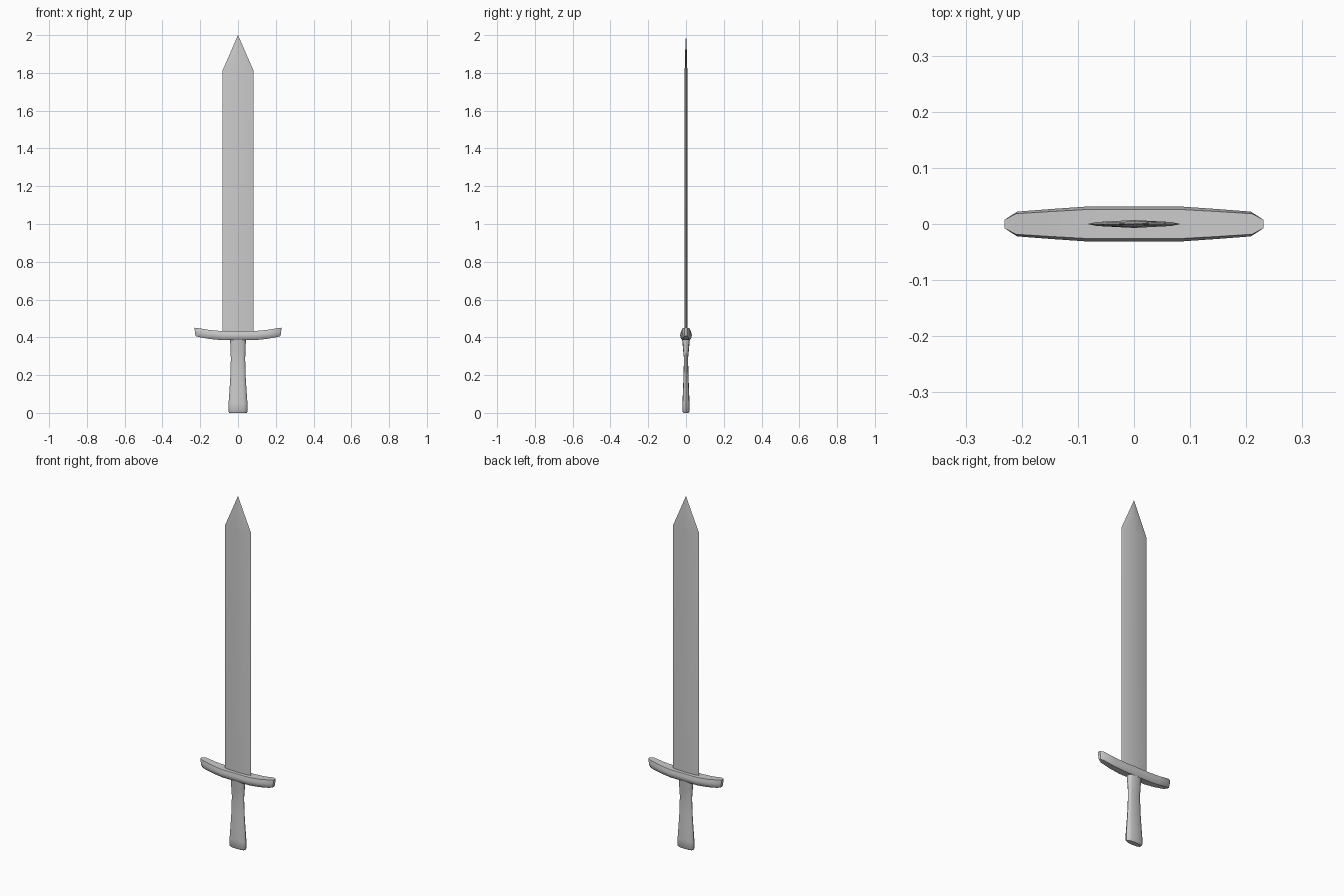
import bpy, bmesh, math
from mathutils import Vector

cube = bpy.data.objects.get("Cube")
if cube:
    bpy.data.objects.remove(cube, do_unlink=True)

steel = bpy.data.materials.new("grey_steel")
steel.use_nodes = True
GREY = (0.6, 0.6, 0.6, 1)
steel.diffuse_color = GREY
steel.node_tree.nodes["Principled BSDF"].inputs["Base Color"].default_value = GREY


def loft(name, rings, angle):
    """Skin a list of equal-length rings, cap both ends and shade by angle."""
    bm = bmesh.new()
    rows = [[bm.verts.new(p) for p in ring] for ring in rings]
    n = len(rows[0])
    for a, b in zip(rows, rows[1:]):
        for i in range(n):
            j = (i + 1) % n
            bm.faces.new((a[i], a[j], b[j], b[i]))
    bm.faces.new(rows[0])
    bm.faces.new(rows[-1])
    bmesh.ops.remove_doubles(bm, verts=bm.verts, dist=1e-5)
    bmesh.ops.recalc_face_normals(bm, faces=bm.faces)
    mesh = bpy.data.meshes.new(name)
    bm.to_mesh(mesh)
    bm.free()
    mesh.materials.append(steel)
    obj = bpy.data.objects.new(name, mesh)
    bpy.context.collection.objects.link(obj)
    bpy.ops.object.select_all(action="DESELECT")
    obj.select_set(True)
    bpy.context.view_layer.objects.active = obj
    bpy.ops.object.shade_smooth_by_angle(angle=math.radians(angle))
    return obj


# Blade: thin lens section, pointed tip
lens = [(-1, 0), (-0.8, -0.5), (0, -1), (0.8, -0.5), (1, 0), (0.8, 0.5), (0, 1), (-0.8, 0.5)]
stations = [(0.40, 0.083, 0.007), (1.81, 0.083, 0.007), (1.90, 0.0437, 0.005), (2.0, 0.0005, 0.0005)]
loft("blade", [[(x * w, y * t, z) for x, y in lens] for z, w, t in stations], 30)

# Guard: upturned bar, swept along x; half stations are x, centre z, half depth, half height
half = [(0.085, 0.409, 0.031, 0.024), (0.15, 0.415, 0.0265, 0.024),
        (0.208, 0.425, 0.022, 0.024), (0.228, 0.429, 0.009, 0.022)]
path = [(-x, z, d, h) for x, z, d, h in reversed(half)] + half
section = [(0.6, -1), (0.95, -0.5), (1, 0.2), (0.83, 1)]
section += [(-y, z) for y, z in reversed(section)]
guard = []
for x, z, d, h in path:
    lean = 0.12 * x / 0.228
    guard.append([(x + lean * v * h, u * d, z + v * h) for u, v in section])
loft("guard", guard, 40)

# Grip: flattened waisted handle with a softened butt
grip_rows = [(0.0, 0.046, 0.014), (0.008, 0.051, 0.019), (0.05, 0.050, 0.019),
             (0.12, 0.045, 0.016), (0.20, 0.040, 0.013), (0.29, 0.038, 0.011),
             (0.34, 0.040, 0.016), (0.395, 0.042, 0.021)]


def oval(w, d, z, n=12):
    ring = []
    for i in range(n):
        c, s = math.cos(math.tau * i / n), math.sin(math.tau * i / n)
        ring.append(Vector((w * math.copysign(abs(c) ** 0.75, c),
                            d * math.copysign(abs(s) ** 0.75, s), z)))
    return ring


loft("grip", [oval(w, d, z) for z, w, d in grip_rows], 45)
